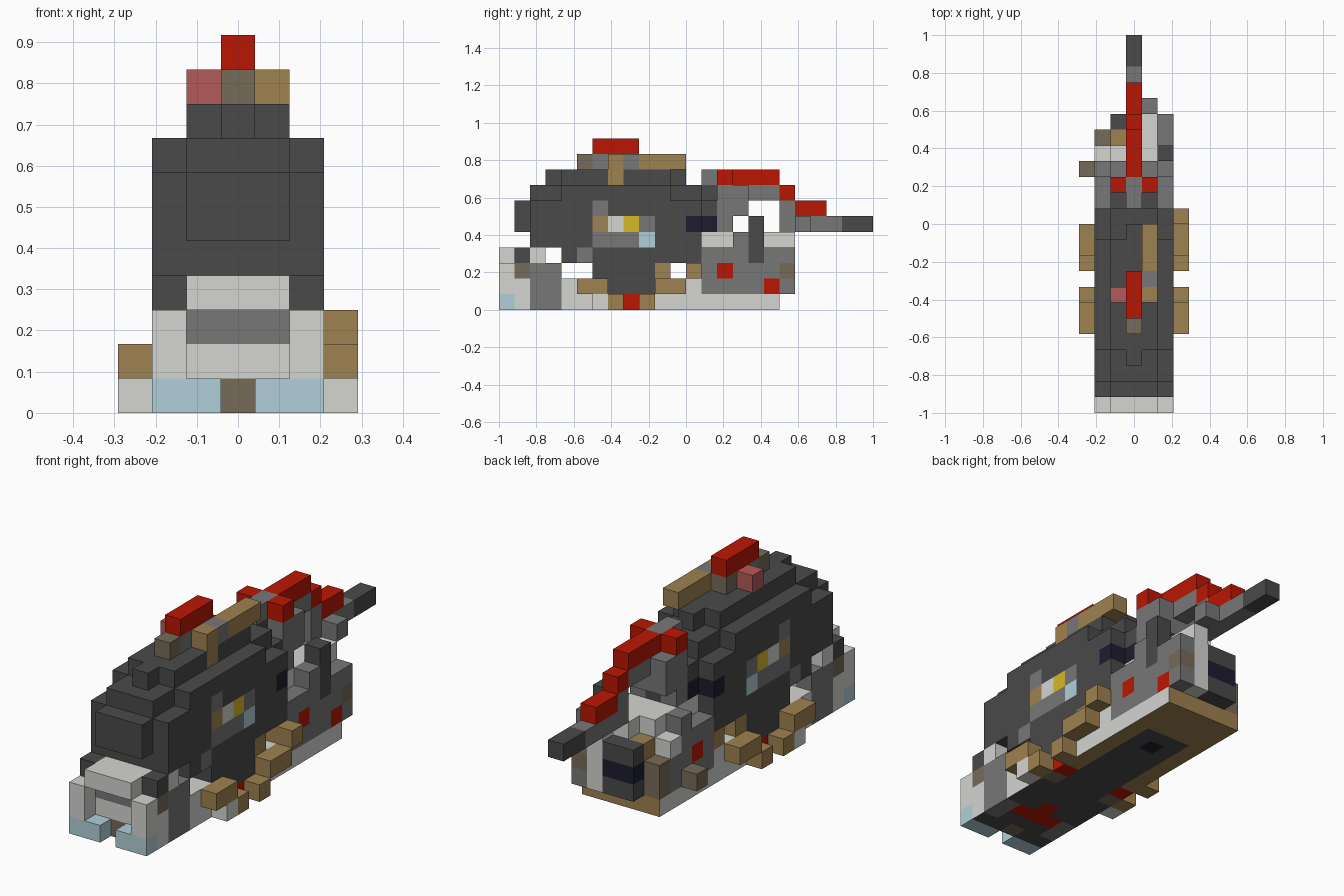
import bpy
import bmesh
from mathutils import Vector

cube = bpy.data.objects.get("Cube")
if cube:
    bpy.data.objects.remove(cube)

UNIT = 1 / 12
COLOURS = {
    "dark": (.068, .068, .068), "grey": (.185, .185, .185),
    "light": (.66, .66, .64), "tan": (.345, .222, .08),
    "brown": (.185, .147, .1), "red": (.5, .008, .001),
    "blue": (.44, .63, .69), "yellow": (.68, .48, .02),
    "navy": (.012, .012, .03), "pink": (.45, .1, .1),
}
NAMES = list(COLOURS)
MATERIALS = []
for name, rgb in COLOURS.items():
    mat = bpy.data.materials.new(name + " block")
    mat.use_nodes = True
    mat.diffuse_color = (*rgb, 1)
    bsdf = next(n for n in mat.node_tree.nodes if n.type == "BSDF_PRINCIPLED")
    bsdf.inputs["Base Color"].default_value = (*rgb, 1)
    bsdf.inputs["Roughness"].default_value = .9
    MATERIALS.append(mat)

cells = {}


def span(value):
    return range(value[0], value[1] + 1) if isinstance(value, tuple) else (value,)


def box(part, colour, xs, ys, zs, mirror=False):
    """Fill a block of unit cells; later boxes repaint earlier ones."""
    for x in span(xs):
        for y in span(ys):
            for z in span(zs):
                for side in ((x, -x) if mirror else (x,)):
                    cells[side, y, z] = (part, colour)


FULL, MID = (-2, 2), (-1, 1)

# Low chassis
box("chassis", "light", FULL, (1, 17), 0)
box("chassis", "light", FULL, (4, 12), 1)
box("chassis", "grey", 2, (2, 3), 0, True)
box("chassis", "red", 2, 8, 0, True)
box("chassis", "brown", 2, 7, 0, True)
box("chassis", "tan", 2, 9, 0, True)

# Front block with corner posts, feet and brow
box("front_block", "light", FULL, (1, 3), (1, 2))
box("front_block", "grey", 2, (2, 3), (1, 2), True)
box("front_block", "brown", 2, 1, 2, True)
box("front_block", "grey", MID, 1, 2)
box("front_block", "brown", 0, 1, 0)
box("front_block", "light", MID, (0, 2), 3)
box("front_block", "dark", 2, 1, 3, True)
box("front_block", "light", 2, 2, 3, True)
box("front_posts", "light", 2, 0, (1, 2), True)
box("front_feet", "blue", (1, 2), 0, 0, True)

# Large rounded dark shell
box("shell", "dark", FULL, (6, 9), (1, 2))
box("shell", "dark", FULL, (4, 12), 3)
box("shell", "dark", FULL, (2, 12), 4)
box("shell", "dark", MID, 1, (5, 6))
box("shell", "dark", FULL, (2, 12), (5, 6))
box("shell", "dark", MID, (2, 12), 7)
box("shell", "dark", 2, (4, 10), 7, True)
box("shell", "dark", MID, (4, 10), 8)
box("shell", "dark", 0, (3, 11), 8)

# Side emblem, painted on both flanks
box("shell", "grey", 2, (6, 9), 5, True)
box("shell", "grey", 2, (6, 8), 4, True)
box("shell", "grey", 2, 5, 3, True)
box("shell", "grey", 2, 6, 6, True)
box("shell", "tan", 2, 6, 5, True)
box("shell", "light", 2, 7, 5, True)
box("shell", "yellow", 2, 8, 5, True)
box("shell", "blue", 2, 9, 4, True)
box("shell", "navy", 2, 12, 5, True)

# Roof fittings
box("roof_rack", "brown", 0, (5, 8), 9)
box("roof_rack", "grey", 0, 6, 9)
box("roof_rack", "tan", 1, (7, 11), 9)
box("roof_rack", "tan", 1, 7, 8)
box("roof_rack", "grey", 1, 8, 9)
box("roof_lamp", "pink", -1, 7, 9)
box("roof_crest", "red", 0, (6, 8), 10)

# Stepped side limbs
box("front_limbs", "tan", 3, (5, 6), 1, True)
box("front_limbs", "light", 3, 6, 0, True)
box("front_limbs", "tan", 3, 7, 0, True)
box("rear_limbs", "tan", 3, (10, 11), 1, True)
box("rear_limbs", "tan", 3, 9, 0, True)
box("rear_limbs", "tan", 2, 10, 2, True)
box("rear_limbs", "tan", 3, 12, 2)
box("rear_limbs", "tan", 2, 12, 2, True)
box("rear_limbs", "brown", -3, 15, 1)

# Rear block
box("rear_block", "light", MID, (13, 17), (1, 3))
box("rear_block", "light", 1, 18, (1, 4))
box("rear_block", "grey", 2, (13, 18), (1, 3))
box("rear_block", "grey", -2, (13, 16), (1, 3))
box("rear_block", "light", -2, 16, 3)
box("rear_block", "brown", -2, 17, (1, 2))
box("rear_block", "tan", -1, 17, 3)
box("rear_block", "red", 2, 14, 2, True)
box("rear_block", "red", 2, 17, 1)
box("rear_block", "brown", 2, 18, 2)
box("rear_hatch", "dark", (-1, 0), 18, (1, 3))
box("rear_hatch", "navy", (-1, 0), 18, 2)
box("rear_deck", "light", MID, (13, 16), 4)
box("rear_deck", "light", (0, 1), 17, 4)
box("rear_deck", "grey", 2, 15, 4, True)
box("rear_deck", "dark", 2, 16, (3, 5))

# Neck joining shell and tail
box("neck", "dark", 0, (13, 14), (5, 7))
box("neck", "dark", 1, 13, (5, 6), True)
box("neck", "navy", 1, 13, 5, True)
box("neck", "grey", 1, 14, (5, 7), True)
box("neck", "grey", 0, (13, 14), 8)

# Stepped tail with red ridge
box("tail", "grey", 1, 15, (6, 7), True)
box("tail", "grey", 0, (14, 17), 7)
box("tail", "grey", 0, (14, 15), 6)
box("tail", "grey", 0, 18, (5, 6))
box("tail", "grey", 1, 19, 5)
box("tail", "grey", 0, (19, 21), 5)
box("tail", "dark", 0, (22, 23), 5)
box("tail_ridge", "red", 0, (15, 17), 8)
box("tail_ridge", "red", 1, 14, 8, True)
box("tail_ridge", "red", 0, 18, 7)
box("tail_ridge", "red", 0, (19, 20), 6)

AXES = [Vector(a) for a in ((1, 0, 0), (0, 1, 0), (0, 0, 1))]


def face_colour(cell, colour, normal):
    """The chassis has its own plating underneath and on its rear edge."""
    x, y, z = cell
    if z > 0 or colour != "light" or abs(x) > 2:
        return colour
    if normal.y > 0 and y == 17:
        return "tan"
    if normal.z < 0:
        if y > 14 or (y > 9 and abs(x) == 2):
            return "tan"
        if y == 3 or (x == 0 and y == 4):
            return "red"
        return "navy" if x == 0 and y == 13 else "dark"
    return colour


# Build each part from the exposed cell faces only
for part in dict.fromkeys(p for p, _ in cells.values()):
    bm = bmesh.new()
    for cell, (owner, colour) in cells.items():
        if owner != part:
            continue
        centre = Vector((cell[0], cell[1] - 11.5, cell[2] + .5))
        for i in range(3):
            for sign in (1, -1):
                n = AXES[i] * sign
                if tuple(int(c + d) for c, d in zip(cell, n)) in cells:
                    continue
                u, v = AXES[(i + 1) % 3] * sign, AXES[(i + 2) % 3]
                corners = (-u - v, u - v, u + v, v - u)
                face = bm.faces.new([bm.verts.new((centre + (n + c) / 2) * UNIT)
                                     for c in corners])
                face.material_index = NAMES.index(face_colour(cell, colour, n))
    bmesh.ops.remove_doubles(bm, verts=bm.verts[:], dist=UNIT / 100)
    mesh = bpy.data.meshes.new(part)
    bm.to_mesh(mesh)
    bm.free()
    for mat in MATERIALS:
        mesh.materials.append(mat)
    bpy.context.collection.objects.link(bpy.data.objects.new(part, mesh))
